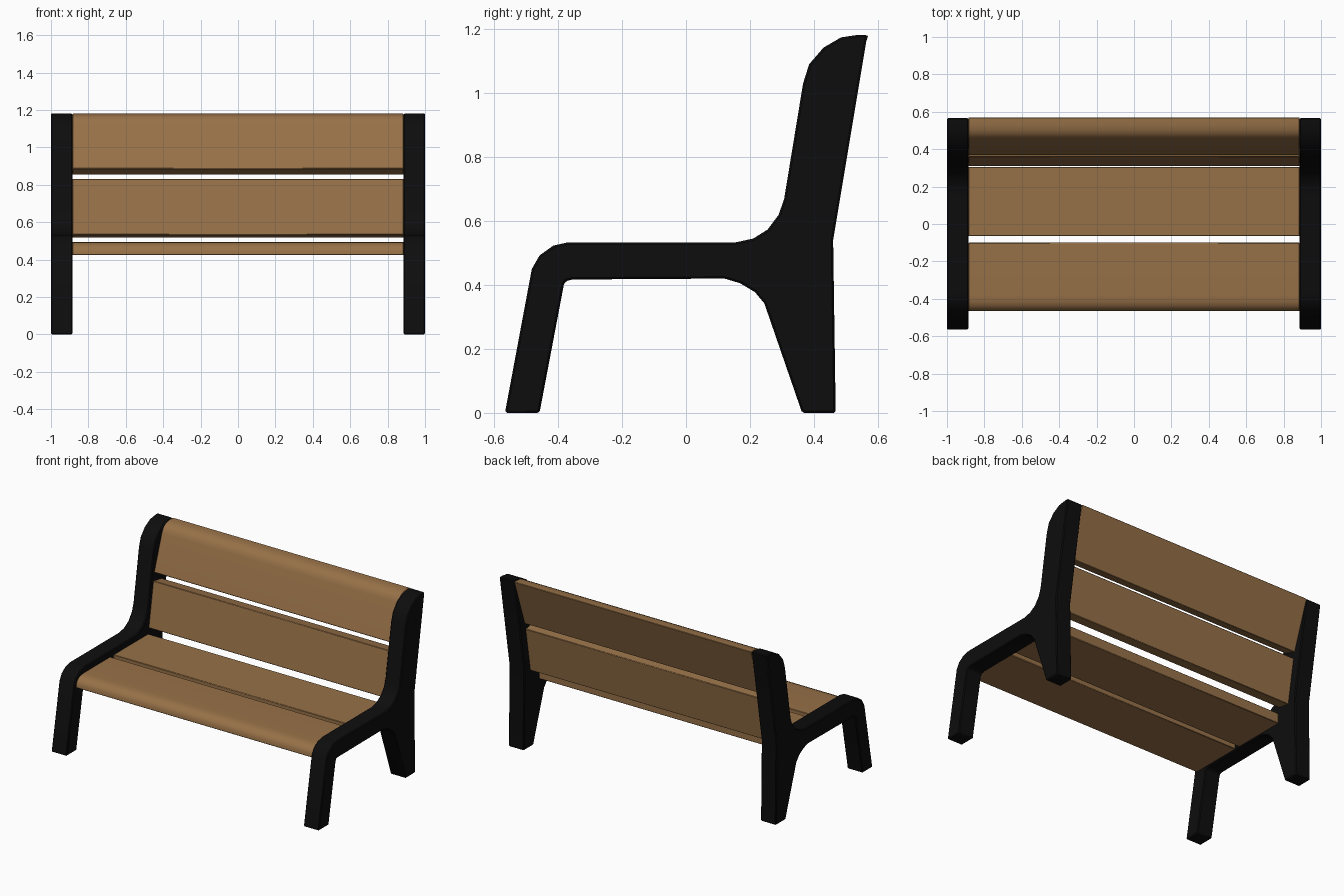
import bpy, bmesh, math

if "Cube" in bpy.data.objects:
    bpy.data.objects.remove(bpy.data.objects["Cube"])


def material(name, color):
    m = bpy.data.materials.new(name)
    m.diffuse_color = (*color, 1.0)
    m.use_nodes = True
    m.node_tree.nodes["Principled BSDF"].inputs["Base Color"].default_value = m.diffuse_color
    return m


WOOD = material("warm wood", (0.31, 0.165, 0.064))
BLACK = material("black metal", (0.004, 0.004, 0.004))


def extrude_profile(name, profile, x0, x1, bevel, mat):
    """Extrude a (y, z) outline along x, then chamfer its hard edges."""
    bm = bmesh.new()
    face = bm.faces.new([bm.verts.new((x0, y, z)) for y, z in profile])
    ext = bmesh.ops.extrude_face_region(bm, geom=[face])
    moved = [g for g in ext["geom"] if isinstance(g, bmesh.types.BMVert)]
    bmesh.ops.translate(bm, verts=moved, vec=(x1 - x0, 0, 0))
    bmesh.ops.recalc_face_normals(bm, faces=bm.faces)
    hard = [e for e in bm.edges if e.calc_face_angle(0) > math.radians(42)]
    bmesh.ops.bevel(bm, geom=hard, offset=bevel, segments=1,
                    affect='EDGES', clamp_overlap=True)
    mesh = bpy.data.meshes.new(name)
    bm.to_mesh(mesh)
    bm.free()
    mesh.materials.append(mat)
    for p in mesh.polygons:
        p.use_smooth = True
    mesh.set_sharp_from_angle(angle=math.radians(38))
    obj = bpy.data.objects.new(name, mesh)
    bpy.context.collection.objects.link(obj)
    return obj


# Side frames: front leg, arm-free seat rail, rear leg and back post in one outline
frame = [
    (-0.566, 0.0), (-0.458, 0.0), (-0.382, 0.400), (-0.376, 0.412), (-0.355, 0.417),
    (0.12, 0.42), (0.17, 0.405), (0.215, 0.378), (0.245, 0.342),
    (0.363, 0.0), (0.468, 0.0), (0.46, 0.54), (0.567, 1.182),
    (0.54, 1.182), (0.485, 1.174), (0.43, 1.142), (0.385, 1.09), (0.366, 1.03),
    (0.307, 0.67), (0.29, 0.62), (0.255, 0.573), (0.21, 0.545), (0.155, 0.533),
    (-0.37, 0.533), (-0.415, 0.523), (-0.458, 0.492), (-0.482, 0.45),
]
for side, x0, x1 in (("left", -1.0, -0.885), ("right", 0.885, 1.0)):
    extrude_profile(f"{side}_frame", frame, x0, x1, 0.006, BLACK)

# Slats between the frames
slats = {
    "front_seat_slat": [
        (-0.466, 0.425), (-0.464, 0.448), (-0.455, 0.468), (-0.438, 0.483),
        (-0.415, 0.492), (-0.38, 0.495), (-0.10, 0.495), (-0.10, 0.425)],
    "rear_seat_slat": [
        (-0.065, 0.425), (-0.065, 0.495), (0.305, 0.495), (0.305, 0.425)],
    "lower_back_slat": [
        (0.31, 0.533), (0.36, 0.832), (0.449, 0.816), (0.399, 0.517)],
    "upper_back_slat": [
        (0.368, 0.886), (0.449, 1.12), (0.46, 1.145), (0.478, 1.164),
        (0.503, 1.176), (0.535, 1.18), (0.57, 1.18), (0.458, 0.855)],
}
for name, outline in slats.items():
    extrude_profile(name, outline, -0.886, 0.886, 0.003, WOOD)
